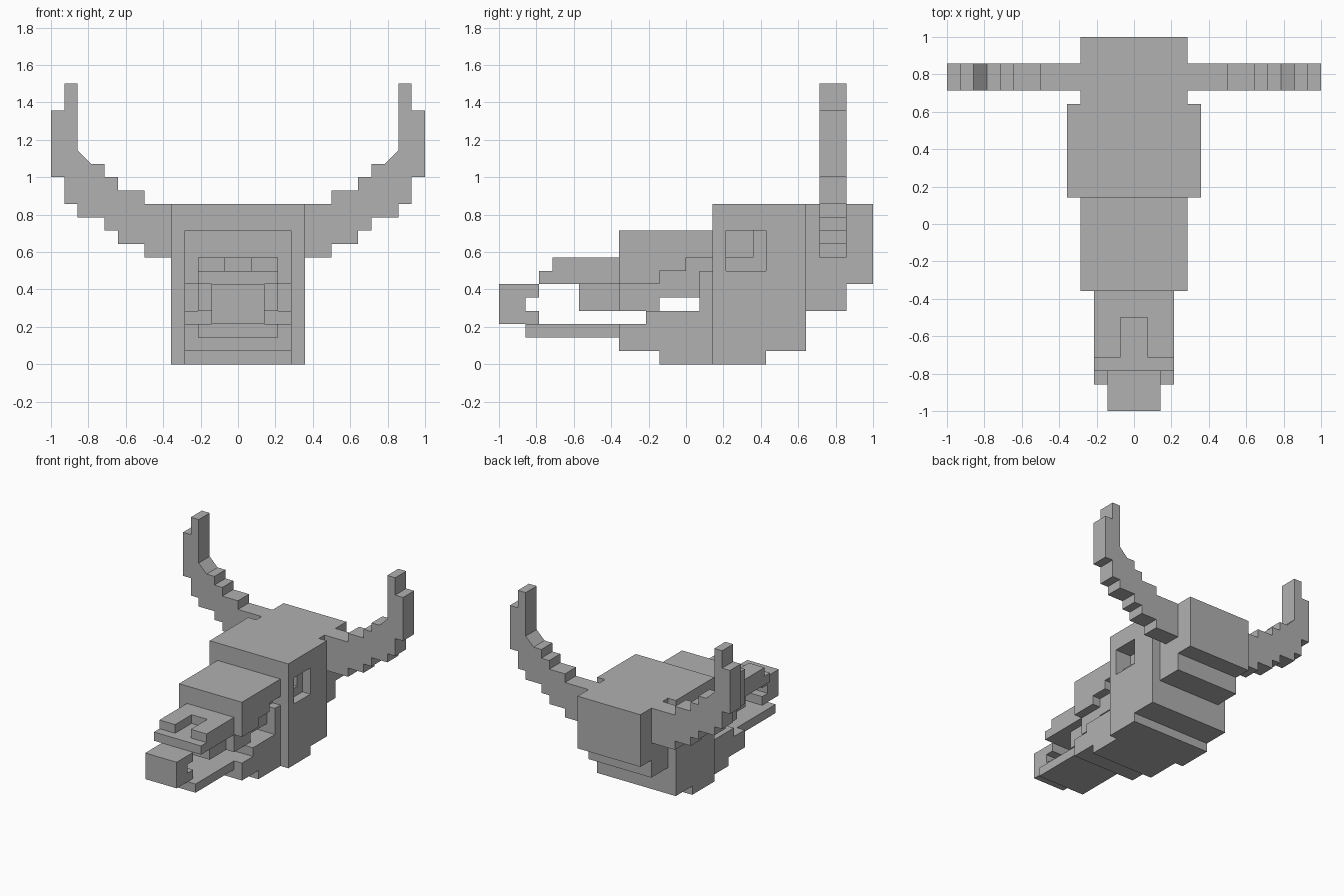
import bpy, bmesh
from mathutils import Vector

U = 1 / 14  # one block

cube = bpy.data.objects.get("Cube")
if cube:
    bpy.data.objects.remove(cube, do_unlink=True)

bone = bpy.data.materials.new("bone_grey")
bone.use_nodes = True
GREY = (0.44, 0.44, 0.44, 1)
bone.diffuse_color = GREY
bone.node_tree.nodes["Principled BSDF"].inputs["Base Color"].default_value = GREY
bone.node_tree.nodes["Principled BSDF"].inputs["Roughness"].default_value = 0.9


def prism(name, points, start, depth):
    """Extrude a flat outline of block coordinates along depth."""
    bm = bmesh.new()
    face = bm.faces.new([bm.verts.new((Vector(p) + Vector(start)) * U) for p in points])
    side = bmesh.ops.extrude_face_region(bm, geom=[face])
    moved = [v for v in side["geom"] if isinstance(v, bmesh.types.BMVert)]
    bmesh.ops.translate(bm, verts=moved, vec=Vector(depth) * U)
    bmesh.ops.recalc_face_normals(bm, faces=bm.faces)
    mesh = bpy.data.meshes.new(name)
    bm.to_mesh(mesh)
    bm.free()
    mesh.materials.append(bone)
    obj = bpy.data.objects.new(name, mesh)
    bpy.context.collection.objects.link(obj)
    return obj


def side_profile(name, outline, x0, x1):
    return prism(name, [(0, y, z) for y, z in outline], (x0, 0, 0), (x1 - x0, 0, 0))


def box(name, x0, x1, y0, y1, z0, z1):
    return side_profile(name, [(y0, z0), (y1, z0), (y1, z1), (y0, z1)], x0, x1)


def cut(target, cutters):
    for cutter in cutters:
        mod = target.modifiers.new("cut", "BOOLEAN")
        mod.operation = "DIFFERENCE"
        mod.solver = "EXACT"
        mod.object = cutter
        bpy.context.view_layer.objects.active = target
        bpy.ops.object.modifier_apply(modifier=mod.name)
        bpy.data.objects.remove(cutter, do_unlink=True)


# Braincase with stepped eye sockets
skull = side_profile("skull", [(2, 0), (6, 0), (6, 1), (9, 1), (9, 12), (2, 12)], -5, 5)
for s in (-1, 1):
    lo, hi = sorted((4 * s, 6 * s))
    outer = box("socket_cutter", lo, hi, 3, 6, 7, 10)
    lo, hi = sorted((3 * s, 6 * s))
    inner = box("socket_deep_cutter", lo, hi, 3, 5, 8, 10)
    cut(skull, [outer, inner])

# Back of the head
side_profile("skull_back", [(9, 4), (12, 4), (12, 6), (14, 6), (14, 12), (9, 12)], -4, 4)

# Upper snout, palate and teeth
side_profile("snout", [(-5, 6), (-2, 6), (-2, 7), (0, 7), (0, 8), (2, 8), (2, 10), (-5, 10)], -4, 4)
side_profile("palate", [(-5, 4), (-2, 4), (-2, 5), (2, 5), (2, 9), (-5, 9)], -3, 3)
box("front_teeth", -2, 2, -8, -5, 4, 6)

# Nose plate with a nostril slot
nose = side_profile("nose_plate", [(-11, 6), (-5, 6), (-5, 8), (-10, 8), (-10, 7), (-11, 7)], -3, 3)
cut(nose, [box("nostril_cutter", -1, 1, -10.5, -7, 7, 9)])

# Bracket in front of the nose
side_profile("nose_bracket", [(-14, 3), (-11, 3), (-11, 4), (-12, 4), (-12, 5),
                              (-11, 5), (-11, 6), (-14, 6)], -2, 2)

# Lower jaw
side_profile("jaw", [(-5, 1), (-2, 1), (-2, 0), (2, 0), (2, 7), (1, 7), (1, 4),
                     (-3, 4), (-3, 3), (-5, 3)], -4, 4)
box("jaw_tip", -3, 3, -12, -5, 2, 3)

# Horns: stepped columns given as inner edge, outer edge, bottom, top
STEPS = [(4, 7, 8, 12), (7, 9, 9, 13), (9, 10, 10, 14), (10, 11, 11, 15),
         (11, 12, 11, 16), (12, 13, 12, 21), (13, 14, 14, 19)]
under, over = [], []
for a, b, low, high in STEPS:
    for x in (a, b):
        if under and under[-1] == (x, low):
            under.pop()
            continue
        under.append((x, low))
        over.append((x, high))
outline = under + over[::-1]
for s, name in ((1, "left_horn"), (-1, "right_horn")):
    prism(name, [(s * x, 0, z) for x, z in outline], (0, 10, 0), (0, 2, 0))
